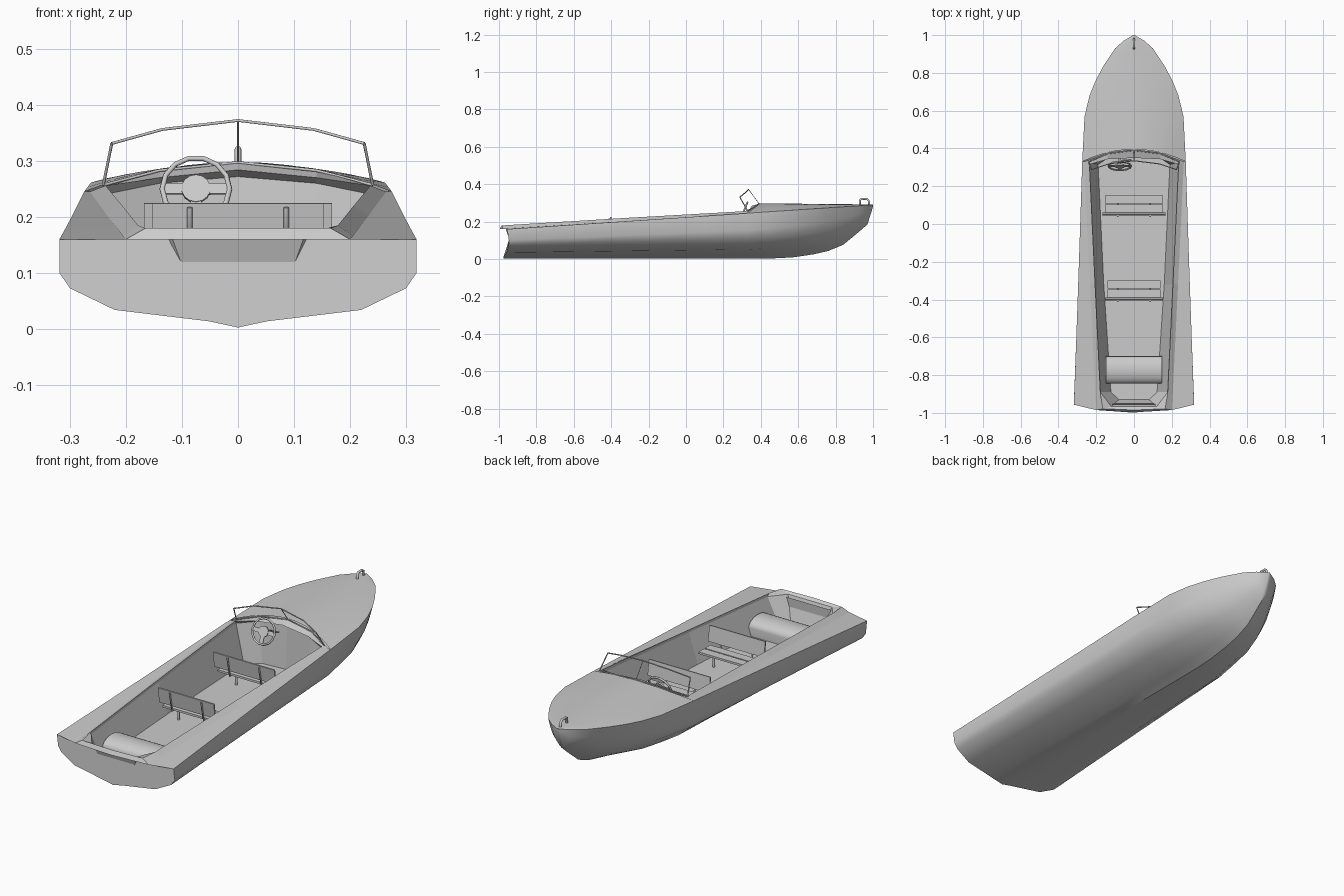
import bpy, bmesh, math
from mathutils import Vector, Matrix

if "Cube" in bpy.data.objects:
    bpy.data.objects.remove(bpy.data.objects["Cube"])


def make(name, verts, faces, smooth=None):
    me = bpy.data.meshes.new(name)
    me.from_pydata([tuple(v) for v in verts], [], faces)
    bm = bmesh.new()
    bm.from_mesh(me)
    bmesh.ops.remove_doubles(bm, verts=bm.verts, dist=0.0005)
    bmesh.ops.recalc_face_normals(bm, faces=bm.faces)
    bm.to_mesh(me)
    bm.free()
    ob = bpy.data.objects.new(name, me)
    bpy.context.collection.objects.link(ob)
    if smooth:
        bpy.ops.object.select_all(action='DESELECT')
        ob.select_set(True)
        bpy.context.view_layer.objects.active = ob
        bpy.ops.object.shade_smooth_by_angle(angle=math.radians(smooth))
    return ob


def loft(name, rows, closed=False, cap_start=False, cap_end=False, smooth=None):
    n = len(rows[0])
    faces = []
    for r in range(len(rows) - 1):
        for i in range(n if closed else n - 1):
            j = (i + 1) % n
            faces.append((r*n + i, r*n + j, (r+1)*n + j, (r+1)*n + i))
    if cap_start:
        faces.append(tuple(range(n)))
    if cap_end:
        faces.append(tuple(range((len(rows)-1)*n, len(rows)*n)))
    return make(name, [p for row in rows for p in row], faces, smooth)


def tube(name, pts, radius, cyclic=False):
    cu = bpy.data.curves.new(name, 'CURVE')
    cu.dimensions = '3D'
    cu.bevel_depth = radius
    cu.bevel_resolution = 1
    cu.use_fill_caps = True
    sp = cu.splines.new('POLY')
    sp.points.add(len(pts) - 1)
    for p, c in zip(sp.points, pts):
        p.co = (*c, 1)
    sp.use_cyclic_u = cyclic
    ob = bpy.data.objects.new(name, cu)
    bpy.context.collection.objects.link(ob)
    bpy.ops.object.select_all(action='DESELECT')
    ob.select_set(True)
    bpy.context.view_layer.objects.active = ob
    bpy.ops.object.convert(target='MESH')
    return ob


def box(name, centre, size, tilt=0):
    bpy.ops.mesh.primitive_cube_add(size=1, location=centre, rotation=(tilt, 0, 0))
    ob = bpy.context.object
    ob.name = name
    ob.scale = size
    return ob


def mirror(half):
    # right half listed from centre outwards -> full row, left to right
    return [(-x, y, z) for x, y, z in half[:0:-1]] + list(half)


def interp(table, y):
    for (a, va), (b, vb) in zip(table, table[1:]):
        if y <= b:
            return va + (vb - va) * (y - a) / (b - a)
    return table[-1][1]


# Hull lines
WIDTH = [(-1, .32), (-.4, .298), (.33, .274), (.57, .262), (.68, .235),
         (.76, .203), (.84, .16), (.93, .1), (.97, .055), (1, .004)]
KEEL = [(-1, .003), (.45, .003), (.57, .009), (.68, .025), (.76, .043),
        (.84, .076), (.93, .15), (.97, .185), (1, .28)]
STATIONS = [-.955, -.6, -.2, .1, .33, .45, .57, .68, .76, .84, .89, .93, .97, 1]
STERN_X, STERN_Z = (0, .16, .69, .94, 1, 1), (0, .07, .2, .445, .62, 1)
BOW_X, BOW_Z = (0, .22, .52, .74, .88, 1), (0, .1, .28, .47, .7, 1)


def sheer(y):
    return .16 + .13 * (y + .955) / 1.955


def section(y):
    t = min(1, max(0, (y - .33) / .5))
    w, k, h = interp(WIDTH, y), interp(KEEL, y), sheer(y)
    pts = []
    for a, b, c, d in zip(STERN_X, BOW_X, STERN_Z, BOW_Z):
        x, z = w * (a + (b - a) * t), k + (h - k) * (c + (d - c) * t)
        yy = y
        if y == STATIONS[0]:  # raked and bowed transom
            yy = -.974 - z / .16 * .025 + .043 * (x / .32) ** 2
        pts.append((x, yy, z))
    return pts


hull_rows = [mirror(section(y)) for y in STATIONS]
loft("hull", hull_rows, cap_start=True, cap_end=True, smooth=35)

# Crowned foredeck
rows = []
for y in STATIONS[4:]:
    s = (y - .33) / .67
    h, w = sheer(y), interp(WIDTH, y)
    row = []
    for i in range(-6, 7):
        u = i / 6
        row.append((u * w, y + .065 * (1 - u*u) * (1 - s),
                    h + (max(.298 - .006 * s, h) - h) * (1 - u*u)))
    rows.append(row)
loft("foredeck", rows, smooth=30)

# Side decks
for side, name in ((1, "right_side_deck"), (-1, "left_side_deck")):
    rows = []
    for i, y in enumerate(STATIONS[:5]):
        t = (y + .955) / 1.285
        o = hull_rows[i][-1]
        rows.append([(side * o[0], o[1], o[2]),
                     (side * (.2 + .064 * t), -.985 + 1.315 * t, .16 + .085 * t)])
    loft(name, rows)
# Stern deck edge
make("stern_deck", [(-.32, -.956, .16), (0, -.999, .16), (.32, -.956, .16),
                    (.2, -.985, .16), (-.2, -.985, .16)], [(0, 1, 2, 3, 4)])

# Cockpit: coaming, lip, inner walls and floor
outer = [(0, .395, .298), (.14, .378, .283), (.264, .33, .245), (.233, -.32, .203),
         (.205, -.9, .166), (.2, -.985, .16), (0, -.997, .16)]
top = [(0, .35, .284), (.14, .343, .27), (.236, .315, .256), (.206, -.32, .22),
       (.178, -.9, .185), (.165, -.978, .18), (0, -.985, .18)]
lip = [(0, .385, .272), (.14, .37, .26), (.238, .325, .24), (.208, -.32, .205),
       (.178, -.89, .172), (.12, -.967, .17), (0, -.967, .17)]
floor = [(0, .37, .06), (.12, .36, .06), (.19, .315, .06), (.16, -.32, .06),
         (.122, -.89, .06), (.08, -.93, .06), (0, -.93, .06)]
rings = [h + [(-x, y, z) for x, y, z in h[-2:0:-1]] for h in (outer, top, lip, floor)]
loft("cockpit_lining", rings, closed=True, cap_end=True)

# Two forward-facing seats
for name, y, w in (("front_seat", .06, .335), ("rear_seat", -.39, .305)):
    box(name + "_slat_front", (0, y + .07, .13), (w * .92, .042, .01))
    box(name + "_slat_back", (0, y + .022, .13), (w * .92, .042, .01))
    box(name + "_backrest", (0, y - .008, .187), (w, .007, .076), .14)
    for x in (-.086, .086):
        tube(name + "_support", [(x, y + .07, .122), (x, y, .122), (x, y - .02, .217)], .0045)
        tube(name + "_leg", [(x, y + .05, .06), (x, y + .05, .125)], .006)

# Rounded cover at the stern
prof = [(-.845, .06), (-.845, .1)]
prof += [(-.772 - .073 * math.cos(a), .1 + .038 * math.sin(a))
         for a in (math.pi * i / 10 for i in range(1, 10))]
prof += [(-.7, .1), (-.7, .06)]
loft("stern_cover", [[(x, y, z) for y, z in prof] for x in (-.148, .148)],
     closed=True, cap_start=True, cap_end=True, smooth=40)

# Steering wheel, hub, spokes, column and lever
C = Vector((-.075, .307, .25))
M = Matrix.Translation(C) @ Matrix.Rotation(math.radians(68), 4, 'X')


def rim(r, a):
    return M @ Vector((r * math.cos(a), r * math.sin(a), 0))


tube("steering_wheel", [rim(.06, i * math.tau / 14) for i in range(14)], .005, True)
bpy.ops.mesh.primitive_cylinder_add(vertices=14, radius=.026, depth=.008)
bpy.context.object.name = "wheel_hub"
bpy.context.object.matrix_world = M
for d in (0, 180, 270):
    bpy.ops.mesh.primitive_cube_add(size=1)
    bpy.context.object.name = "wheel_spoke"
    bpy.context.object.matrix_world = (M @ Matrix.Rotation(math.radians(d), 4, 'Z')
        @ Matrix.Translation((.04, 0, 0)) @ Matrix.Diagonal((.04, .02, .004, 1)))
tube("steering_column", [C, C + Vector((0, .068, -.027))], .007)
tube("control_lever", [(-.075, .335, .238), (-.015, .34, .25)], .004)

# Windshield frame
top_rail = mirror([(0, .335, .372), (.135, .318, .356), (.225, .288, .331)])
base = mirror([(0, .39, .297), (.14, .372, .283), (.24, .33, .257)])
tube("windshield_top_rail", top_rail, .0028)
tube("windshield_base", base, .0028)
for i, n in ((0, "left"), (2, "centre"), (4, "right")):
    tube("windshield_" + n + "_post", [base[i], top_rail[i]], .0028 if i != 2 else .0018)

# Bow handle
tube("bow_handle", [(0, .93, .285), (0, .93, .316), (0, .938, .321), (0, .967, .321),
                    (0, .977, .312), (0, .98, .285)], .006)
